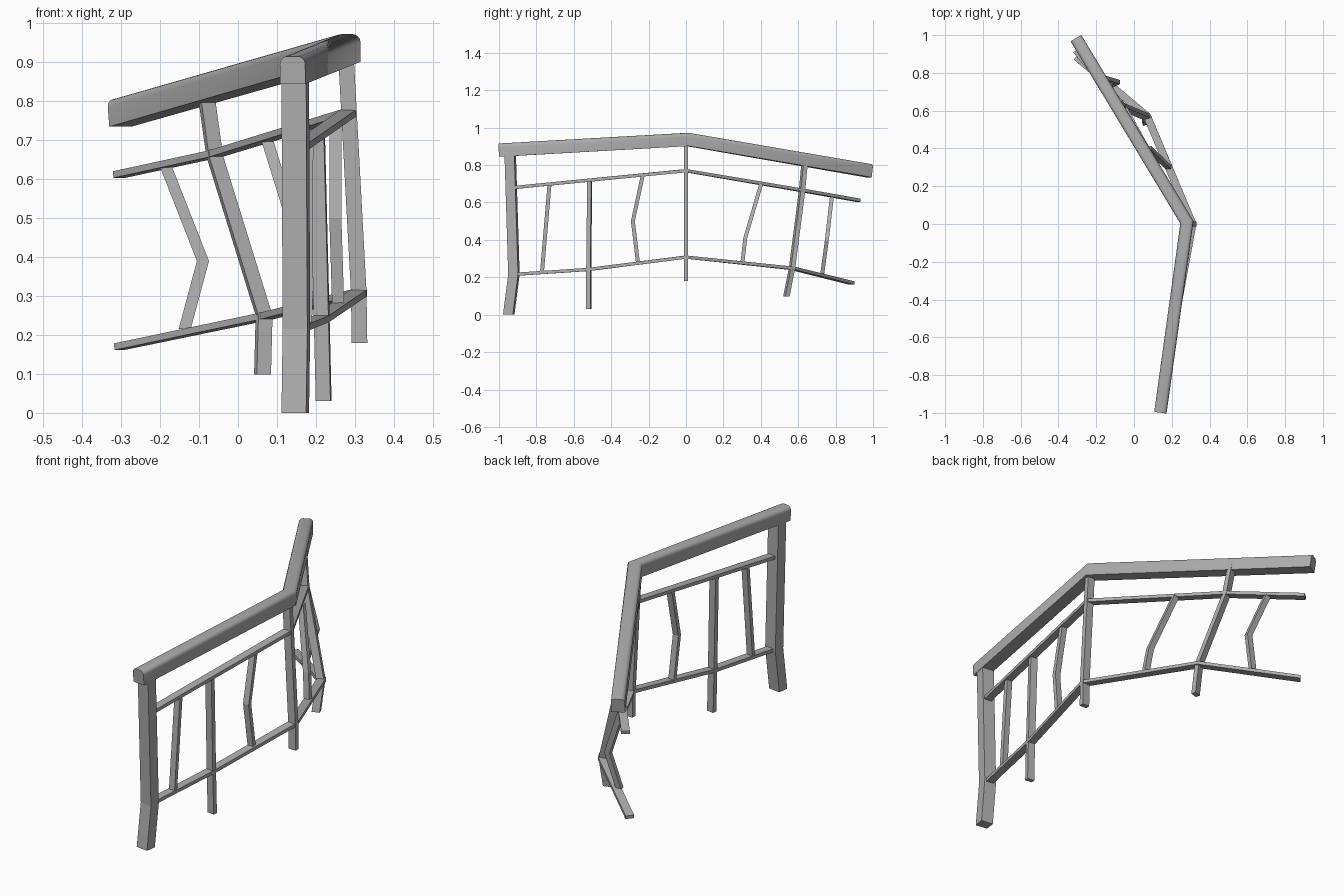
import bpy
import bmesh
import math
from mathutils import Vector

old = bpy.data.objects.get("Cube")
if old:
    bpy.data.objects.remove(old, do_unlink=True)

GREY = (0.42, 0.42, 0.42, 1)
mat = bpy.data.materials.new("plain grey")
mat.use_nodes = True
mat.diffuse_color = GREY
mat.node_tree.nodes["Principled BSDF"].inputs["Base Color"].default_value = GREY
UP = Vector((0, 0, 1))


def rectangle(w, h):
    return [(-w / 2, -h / 2), (w / 2, -h / 2), (w / 2, h / 2), (-w / 2, h / 2)]


def rounded_top(w, h, r, steps=5):
    """Cross-section with square lower corners and rounded upper ones."""
    pts = [(-w / 2, -h / 2), (w / 2, -h / 2)]
    for cx, start in ((w / 2 - r, 0), (r - w / 2, math.pi / 2)):
        for i in range(steps + 1):
            a = start + i / steps * math.pi / 2
            pts.append((cx + r * math.cos(a), h / 2 - r + r * math.sin(a)))
    return pts


def loft(name, rings):
    """Skin a row of rings into a closed solid."""
    bm = bmesh.new()
    loops = [[bm.verts.new(p) for p in ring] for ring in rings]
    n = len(loops[0])
    for a, b in zip(loops, loops[1:]):
        for i in range(n):
            j = (i + 1) % n
            bm.faces.new((a[i], a[j], b[j], b[i]))
    bm.faces.new(loops[0])
    bm.faces.new(loops[-1])
    bmesh.ops.recalc_face_normals(bm, faces=bm.faces)
    mesh = bpy.data.meshes.new(name)
    bm.to_mesh(mesh)
    bm.free()
    mesh.materials.append(mat)
    obj = bpy.data.objects.new(name, mesh)
    bpy.context.collection.objects.link(obj)
    return obj


def rail(name, path, profile):
    """Sweep a profile along a mostly level path with mitred corners."""
    path = [Vector(p) for p in path]
    dirs = [(b - a).normalized() for a, b in zip(path, path[1:])]
    rings = []
    for i, p in enumerate(path):
        d0, d1 = dirs[max(i - 1, 0)], dirs[min(i, len(dirs) - 1)]
        t = (d0 + d1).normalized()
        side = t.cross(UP).normalized()
        up = side.cross(t)
        stretch = 1 / max(t.dot(d0), 0.5)
        rings.append([p + side * u * stretch + up * v for u, v in profile])
    return loft(name, rings)


def post(name, path, depth, width, across=(1, 0)):
    """Upright bar with level ends; across is the direction of its depth."""
    n = Vector((*across, 0)).normalized()
    along = UP.cross(n)
    section = rectangle(depth, width)
    return loft(name, [[Vector(p) + n * u + along * v for u, v in section] for p in path])


# Handrail
handrail = rail("handrail",
                [(0.14, -0.997, 0.88), (0.28, 0.01, 0.937), (-0.305, 0.98, 0.77)],
                rounded_top(0.066, 0.071, 0.02))
bpy.context.view_layer.objects.active = handrail
handrail.select_set(True)
bpy.ops.object.shade_smooth_by_angle(angle=math.radians(40))

# Thin cross rails
flat_bar = rectangle(0.04, 0.017)
rail("upper_rail", [(0.155, -0.92, 0.68), (0.283, 0, 0.77),
                    (-0.06, 0.62, 0.665), (-0.305, 0.92, 0.612)], flat_bar)
rail("lower_rail", [(0.155, -0.9, 0.217), (0.215, -0.52, 0.242), (0.31, 0, 0.308),
                    (0.07, 0.57, 0.248), (-0.305, 0.885, 0.17)], flat_bar)

# Main posts
post("end_post", [(0.147, -0.948, 0), (0.15, -0.92, 0.215), (0.147, -0.94, 0.86)],
     0.064, 0.053, (0.99, -0.14))
post("corner_post", [(0.312, 0, 0.18), (0.31, 0, 0.31), (0.277, 0, 0.92)], 0.04, 0.024)
post("front_middle_post", [(0.22, -0.52, 0.03), (0.215, -0.52, 0.24), (0.203, -0.515, 0.715)],
     0.038, 0.022, (0.99, -0.14))
post("rear_middle_post", [(0.063, 0.537, 0.098), (0.067, 0.567, 0.25),
                          (-0.06, 0.62, 0.66), (-0.085, 0.637, 0.84)],
     0.038, 0.024, (0.95, 0.3))

# Slim balusters
balusters = {
    "front_straight_baluster": [(0.175, -0.77, 0.228), (0.178, -0.73, 0.695)],
    "front_bent_baluster": [(0.257, -0.257, 0.278), (0.25, -0.284, 0.5), (0.25, -0.232, 0.742)],
    "rear_bent_baluster_near": [(0.18, 0.302, 0.282), (0.165, 0.317, 0.41), (0.075, 0.402, 0.7)],
    "rear_bent_baluster_far": [(-0.137, 0.728, 0.215), (-0.09, 0.752, 0.39), (-0.185, 0.78, 0.632)],
}
for label, points in balusters.items():
    post(label, points, 0.031, 0.021, (1, 0))
